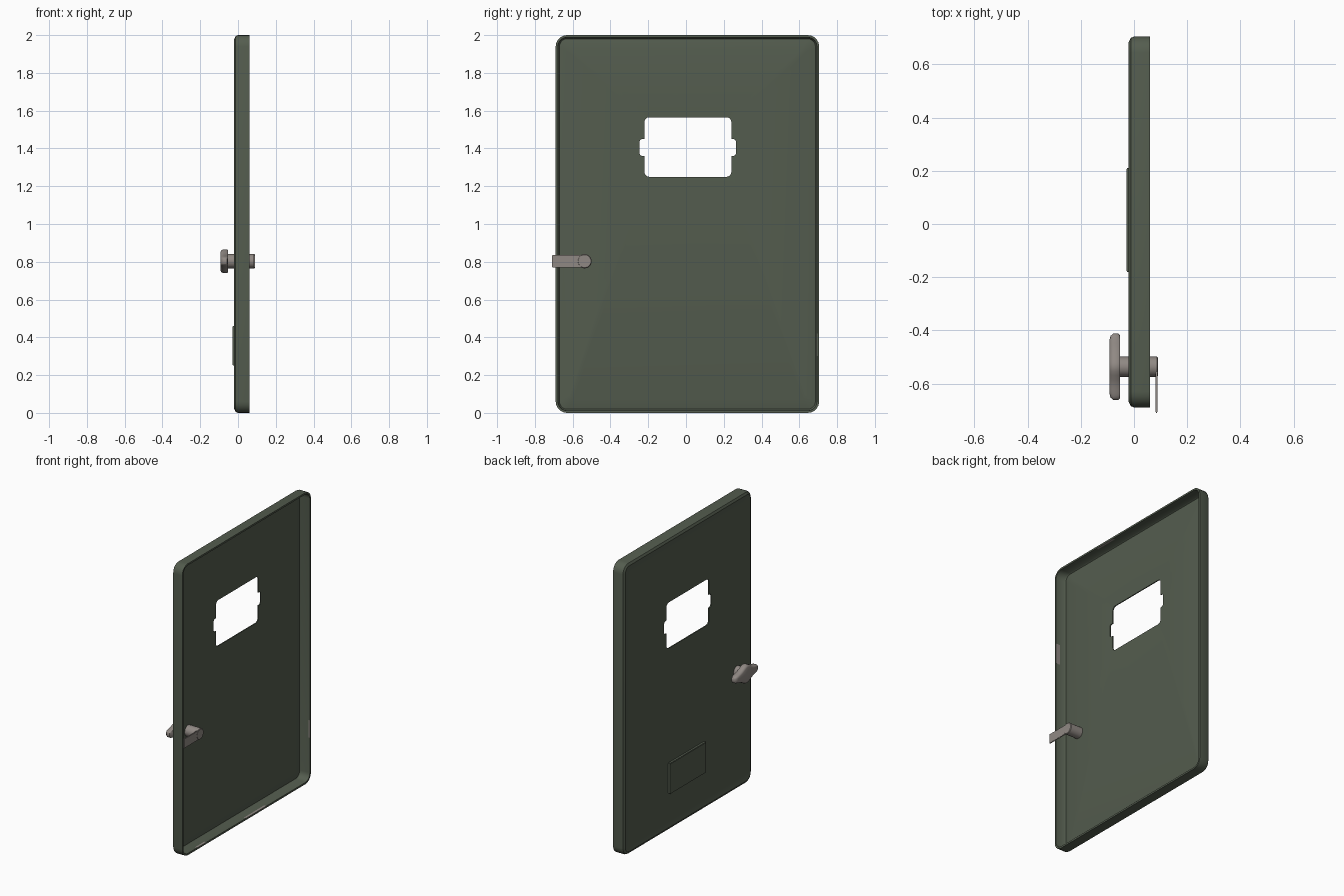
import bpy, bmesh, math
from mathutils import Vector

if "Cube" in bpy.data.objects:
    bpy.data.objects.remove(bpy.data.objects["Cube"])


def material(name, rgb):
    m = bpy.data.materials.new(name)
    m.diffuse_color = (*rgb, 1)
    m.use_nodes = True
    m.node_tree.nodes["Principled BSDF"].inputs["Base Color"].default_value = m.diffuse_color
    return m


GREEN = material("olive green paint", (0.088, 0.108, 0.077))
METAL = material("bare metal", (0.28, 0.25, 0.23))


def finish(bm, name, mat, angle=35):
    bmesh.ops.recalc_face_normals(bm, faces=bm.faces)
    me = bpy.data.meshes.new(name)
    bm.to_mesh(me)
    bm.free()
    me.materials.append(mat)
    ob = bpy.data.objects.new(name, me)
    bpy.context.collection.objects.link(ob)
    bpy.ops.object.select_all(action='DESELECT')
    ob.select_set(True)
    bpy.context.view_layer.objects.active = ob
    if angle:
        bpy.ops.object.shade_smooth_by_angle(angle=math.radians(angle))
    return ob


def box(name, lo, hi, mat, bevel=0.0):
    bm = bmesh.new()
    bmesh.ops.create_cube(bm, size=1)
    lo, hi = Vector(lo), Vector(hi)
    for v in bm.verts:
        v.co = Vector(((v.co[i] + 0.5) * (hi[i] - lo[i]) + lo[i]) for i in range(3))
    if bevel:
        bmesh.ops.bevel(bm, geom=bm.edges[:], offset=bevel, segments=2, affect='EDGES')
    return finish(bm, name, mat)


def rounded_rect(y0, y1, z0, z1, r, seg=5):
    pts = []
    for k, (cy, cz) in enumerate([(y1 - r, z1 - r), (y0 + r, z1 - r),
                                  (y0 + r, z0 + r), (y1 - r, z0 + r)]):
        for i in range(seg + 1):
            a = math.pi / 2 * (k + i / seg)
            pts.append((cy + r * math.cos(a), cz + r * math.sin(a)))
    return pts


def loft(rings, closed=False):
    bm = bmesh.new()
    loops = [[bm.verts.new((x, y, z)) for y, z in pts] for x, pts in rings]
    n = len(loops[0])
    pairs = list(zip(loops, loops[1:]))
    if closed:
        pairs.append((loops[-1], loops[0]))
    else:
        bm.faces.new(loops[0])
        bm.faces.new(loops[-1])
    for a, b in pairs:
        for i in range(n):
            j = (i + 1) % n
            bm.faces.new((a[i], a[j], b[j], b[i]))
    return bm


# Pressed door panel: rim tray with creases running to the window
def panel_ring(inset):
    return rounded_rect(-0.69 + inset, 0.705 - inset, inset, 2 - inset,
                        max(0.06 - inset, 0.02))


window = rounded_rect(-0.22, 0.24, 1.25, 1.565, 0.025)
rings = [(0.06, panel_ring(0)), (0.0, panel_ring(0)), (-0.012, panel_ring(0.005)),
         (-0.02, panel_ring(0.02)), (-0.008, panel_ring(0.075)), (-0.02, window),
         (-0.013, window), (-0.001, panel_ring(0.075)), (-0.012, panel_ring(0.02)),
         (-0.004, panel_ring(0.014)), (0.06, panel_ring(0.012))]
door = finish(loft(rings, closed=True), "door_panel", GREEN)

# Hinge notches at both sides of the window
notch = finish(loft([(x, rounded_rect(-0.246, 0.264, 1.36, 1.45, 0.015)) for x in (-0.1, 0.1)]),
               "notch_cutter", GREEN, 0)
notch.hide_render = True
mod = door.modifiers.new("notches", 'BOOLEAN')
mod.operation = 'DIFFERENCE'
mod.solver = 'EXACT'
mod.object = notch
bpy.context.view_layer.objects.active = door
door.select_set(True)
bpy.ops.object.modifier_apply(modifier=mod.name)
bpy.data.objects.remove(notch)

# Raised plate low on the outside
box("outer_plate", (-0.029, -0.18, 0.25), (-0.006, 0.21, 0.46), GREEN, 0.003)

# Handle grip: bar with a wider hub
HY, HZ = -0.537, 0.803


def grip(scale, half=0.125):
    out = []
    for i in range(48):
        a = 2 * math.pi * i / 48
        t = half * math.cos(a)
        s = math.sin(a)
        end = math.copysign(abs(s) ** 0.5, s)
        w = 0.033 + 0.03 * math.exp(-(t / 0.05) ** 2)
        out.append((HY + t * scale, HZ + w * end * scale))
    return out


finish(loft([(-0.052, grip(0.93)), (-0.058, grip(1)), (-0.078, grip(1)),
             (-0.088, grip(0.93)), (-0.093, grip(0.78))]), "handle_grip", METAL, 50)


# Spindle through the door
def circle(r):
    return [(HY + r * math.cos(i * math.pi / 12), HZ + r * math.sin(i * math.pi / 12))
            for i in range(24)]


finish(loft([(-0.055, circle(0.038)), (0.086, circle(0.038)), (0.09, circle(0.034))]),
       "handle_spindle", METAL)

# Latch tongue on the inside
box("latch_tongue", (0.081, -0.71, 0.77), (0.089, HY, 0.836), METAL, 0.002)

# Worn paint patches on the rim
for i, (lo, hi) in enumerate([
        ((0.02, 0.0, 0.0115), (0.0605, 0.22, 0.0125)),
        ((0.045, -0.53, 0.0115), (0.0605, -0.43, 0.0125)),
        ((0.045, -0.29, 1.9875), (0.0605, -0.13, 1.9885)),
        ((0.03, -0.6785, 1.34), (0.0605, -0.677, 1.48)),
        ((0.05, 0.692, 0.3), (0.0605, 0.6935, 0.42))]):
    box("paint_wear_%d" % (i + 1), lo, hi, METAL)
